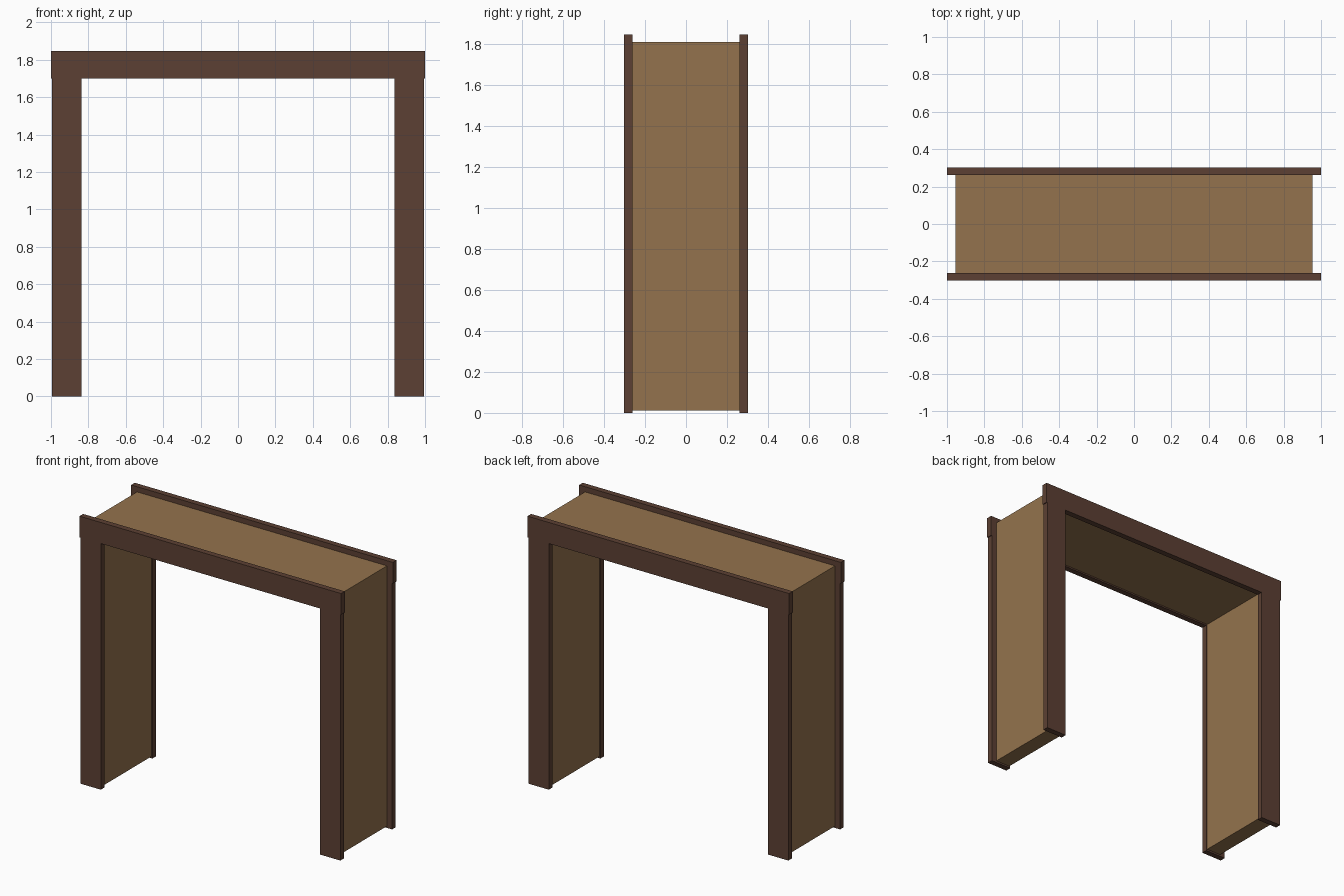
import bpy, bmesh

if "Cube" in bpy.data.objects:
    bpy.data.objects.remove(bpy.data.objects["Cube"])


def material(name, rgb):
    m = bpy.data.materials.new(name)
    m.diffuse_color = (*rgb, 1)
    m.use_nodes = True
    m.node_tree.nodes["Principled BSDF"].inputs["Base Color"].default_value = m.diffuse_color
    return m


dark = material("dark brown trim", (0.107, 0.051, 0.033))
tan = material("tan wood panel", (0.296, 0.171, 0.074))


def extrude_profile(name, right_half, y0, y1, mat):
    """Mirror an x-z half outline across x = 0 and extrude it along y."""
    outline = right_half + [(-x, z) for x, z in reversed(right_half)]
    bm = bmesh.new()
    face = bm.faces.new([bm.verts.new((x, y0, z)) for x, z in outline])
    out = bmesh.ops.extrude_face_region(bm, geom=[face])
    moved = [g for g in out["geom"] if isinstance(g, bmesh.types.BMVert)]
    bmesh.ops.translate(bm, verts=moved, vec=(0, y1 - y0, 0))
    bmesh.ops.recalc_face_normals(bm, faces=bm.faces)
    mesh = bpy.data.meshes.new(name)
    bm.to_mesh(mesh)
    bm.free()
    mesh.materials.append(mat)
    obj = bpy.data.objects.new(name, mesh)
    bpy.context.collection.objects.link(obj)
    return obj


# Door lining: two jambs and a head, set back from the trim
lining = [(0.845, 1.71), (0.845, 0.012), (0.955, 0.012), (0.955, 1.81)]
extrude_profile("jamb_lining", lining, -0.262, 0.262, tan)

# Trim frames on both wall faces, header slightly wider than the posts
trim = [(0.837, 1.70), (0.837, 0), (0.994, 0), (0.994, 1.70),
        (1.0, 1.70), (1.0, 1.846)]
extrude_profile("front_trim", trim, -0.302, -0.262, dark)
extrude_profile("back_trim", trim, 0.262, 0.302, dark)
